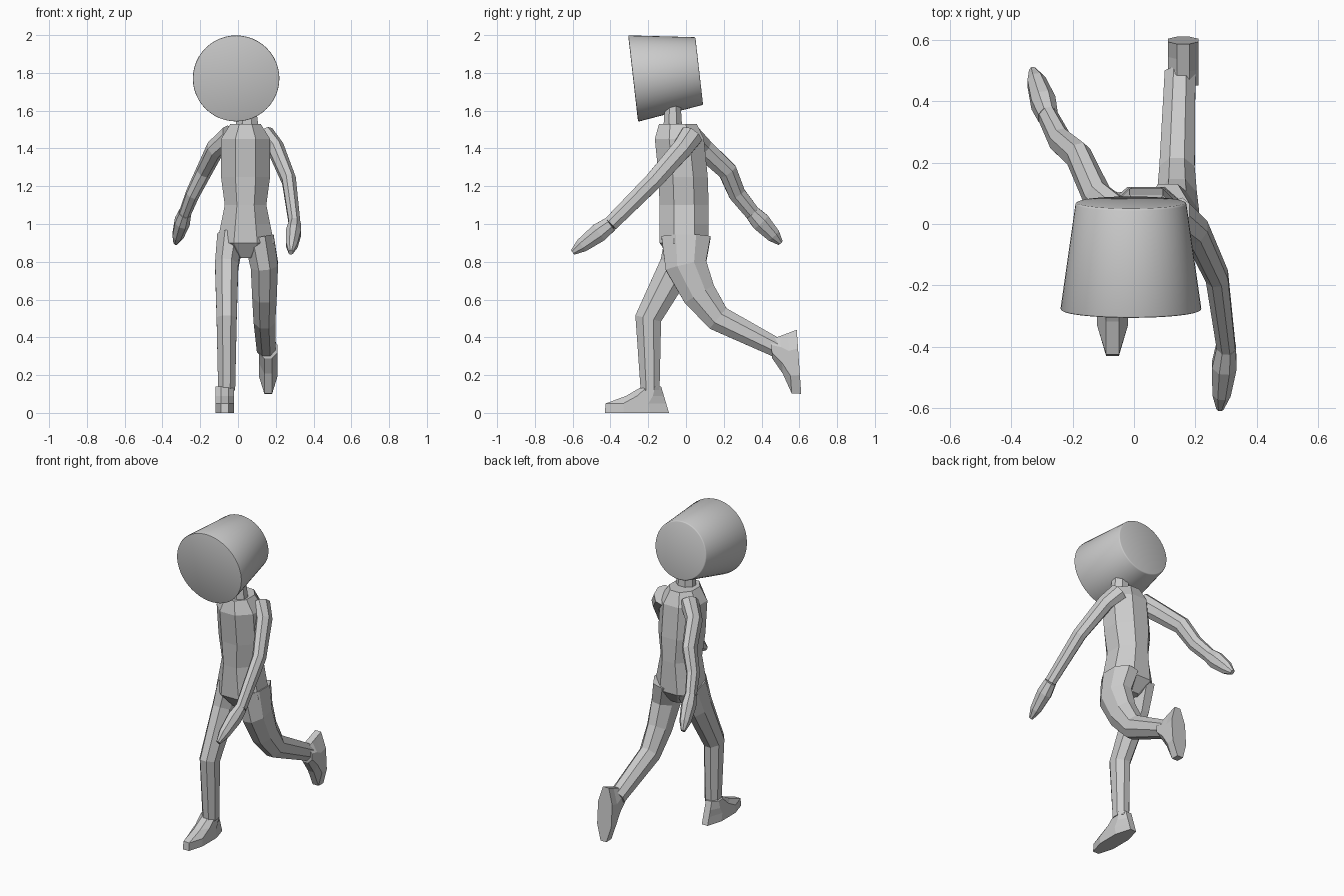
import bpy, bmesh, math
from mathutils import Vector, Matrix

cube = bpy.data.objects.get("Cube")
if cube:
    bpy.data.objects.remove(cube, do_unlink=True)

shade = (0.6, 0.6, 0.6, 1)
grey = bpy.data.materials.new("plain grey")
grey.use_nodes = True
grey.diffuse_color = shade
grey.node_tree.nodes["Principled BSDF"].inputs["Base Color"].default_value = shade

SIDES = 8
UP = Vector((0, 0, 1))


def finish(name, bm):
    """Turn a bmesh into a grey object in the scene."""
    bmesh.ops.recalc_face_normals(bm, faces=bm.faces)
    mesh = bpy.data.meshes.new(name)
    bm.to_mesh(mesh)
    bm.free()
    mesh.materials.append(grey)
    obj = bpy.data.objects.new(name, mesh)
    bpy.context.collection.objects.link(obj)
    return obj


def section(bm, centre, normal, half_width, half_depth):
    """Add an octagonal ring of vertices that faces along normal."""
    side = (Vector((1, 0, 0)) - normal * normal.x).normalized()
    deep = normal.cross(side)
    ring = []
    for k in range(SIDES):
        angle = math.tau * (k + 0.5) / SIDES
        reach = 1 / math.cos(math.pi / SIDES)
        across = side * half_width * reach * math.cos(angle)
        along = deep * half_depth * reach * math.sin(angle)
        ring.append(bm.verts.new(centre + across + along))
    return ring


def skin(name, bm, rings):
    """Join neighbouring rings with quads and close both ends."""
    for lower, upper in zip(rings, rings[1:]):
        for k in range(SIDES):
            n = (k + 1) % SIDES
            bm.faces.new((lower[k], lower[n], upper[n], upper[k]))
    bm.faces.new(rings[0])
    bm.faces.new(rings[-1])
    return finish(name, bm)


def limb(name, joints, start, end):
    """Tapered tube through the joints; start and end are (half width, half depth)."""
    bm = bmesh.new()
    points = [Vector(joint) for joint in joints]
    last = len(points) - 1
    rings = []
    for i, point in enumerate(points):
        ahead = (points[min(i + 1, last)] - point).normalized()
        behind = (point - points[max(i - 1, 0)]).normalized()
        size = Vector(start).lerp(Vector(end), i / last)
        rings.append(section(bm, point, (ahead + behind).normalized(), size.x, size.y))
    return skin(name, bm, rings)


def hand(name, wrist, tip):
    """Leaf-shaped mitten that swells from the wrist and narrows to the tip."""
    bm = bmesh.new()
    wrist, tip = Vector(wrist), Vector(tip)
    normal = (tip - wrist).normalized()
    rings = []
    for step, swell in ((0, 0.8), (0.3, 1), (0.75, 0.75), (1, 0.3)):
        rings.append(section(bm, wrist.lerp(tip, step), normal, 0.04 * swell, 0.05 * swell))
    return skin(name, bm, rings)


def foot(name):
    """Wedge foot with its sole at z = 0, the heel sloping up to the ankle."""
    bm = bmesh.new()
    rings = []
    for height, half_length in ((0, 0.17), (0.05, 0.16), (0.09, 0.1), (0.14, 0.05)):
        heel = -0.09 - 0.3 * height
        rings.append(section(bm, Vector((0, heel - half_length, height)), UP, 0.05, half_length))
    return skin(name, bm, rings)


# Torso: (height, half width), with the chest leaning a little forward
bm = bmesh.new()
rings = []
for height, width in ((0.82, 0.05), (0.9, 0.15), (1, 0.13), (1.1, 0.11),
                      (1.25, 0.13), (1.45, 0.13), (1.53, 0.08)):
    lean = -0.01 - 0.1 * max(0, height - 1.2)
    rings.append(section(bm, Vector((0.04, lean, height)), UP, width, min(0.13, width + 0.02)))
skin("torso", bm, rings)
limb("neck", [(0.05, -0.07, 1.5), (0.04, -0.07, 1.66)], start=(0.06, 0.05), end=(0.05, 0.04))

# Arms swing in opposite directions
left_wrist, right_wrist = (0.3, -0.4, 1), (-0.28, 0.35, 1.06)
limb("left_arm", [(0.14, 0.03, 1.47), (0.2, -0.02, 1.4), (0.27, -0.17, 1.23), left_wrist],
     start=(0.05, 0.06), end=(0.03, 0.04))
limb("right_arm", [(-0.04, 0.02, 1.47), (-0.12, 0.09, 1.4), (-0.18, 0.22, 1.28),
                   (-0.24, 0.27, 1.16), right_wrist],
     start=(0.05, 0.06), end=(0.03, 0.04))
hand("left_hand", left_wrist, tip=(0.28, -0.6, 0.85))
hand("right_hand", right_wrist, tip=(-0.33, 0.5, 0.9))

# Legs: the right one carries the weight, the left one trails behind
limb("right_leg", [(-0.04, 0, 0.93), (-0.06, -0.05, 0.78), (-0.06, -0.2, 0.5), (-0.06, -0.19, 0.12)],
     start=(0.07, 0.11), end=(0.045, 0.05))
limb("left_leg", [(0.11, 0, 0.93), (0.14, 0, 0.78), (0.14, 0.07, 0.63),
                  (0.14, 0.17, 0.5), (0.15, 0.49, 0.34)],
     start=(0.08, 0.13), end=(0.05, 0.05))

# Feet share one shape; the trailing foot is tipped onto its toe
foot("right_foot").data.transform(Matrix.Translation((-0.07, 0, 0)))
tip_over = Matrix.Rotation(math.radians(94), 4, "X")
foot("left_foot").data.transform(Matrix.Translation((0.16, 0.58, 0.53)) @ tip_over)

# Bucket-shaped head lying on its side, wide end forward
front, back = Vector((-0.01, -0.28, 1.77)), Vector((-0.01, 0.07, 1.81))
axis = back - front
bm = bmesh.new()
bmesh.ops.create_cone(bm, cap_ends=True, segments=48, radius1=0.23, radius2=0.18, depth=axis.length)
rims = [edge for edge in bm.edges if any(len(face.verts) > 4 for face in edge.link_faces)]
bmesh.ops.bevel(bm, geom=rims, offset=0.006, segments=2, affect="EDGES", profile=0.5)
bm.transform(Matrix.Translation((front + back) / 2) @ axis.to_track_quat("Z", "Y").to_matrix().to_4x4())
head = finish("head", bm)
bpy.ops.object.select_all(action="DESELECT")
head.select_set(True)
bpy.context.view_layer.objects.active = head
bpy.ops.object.shade_smooth_by_angle(angle=math.radians(40))
